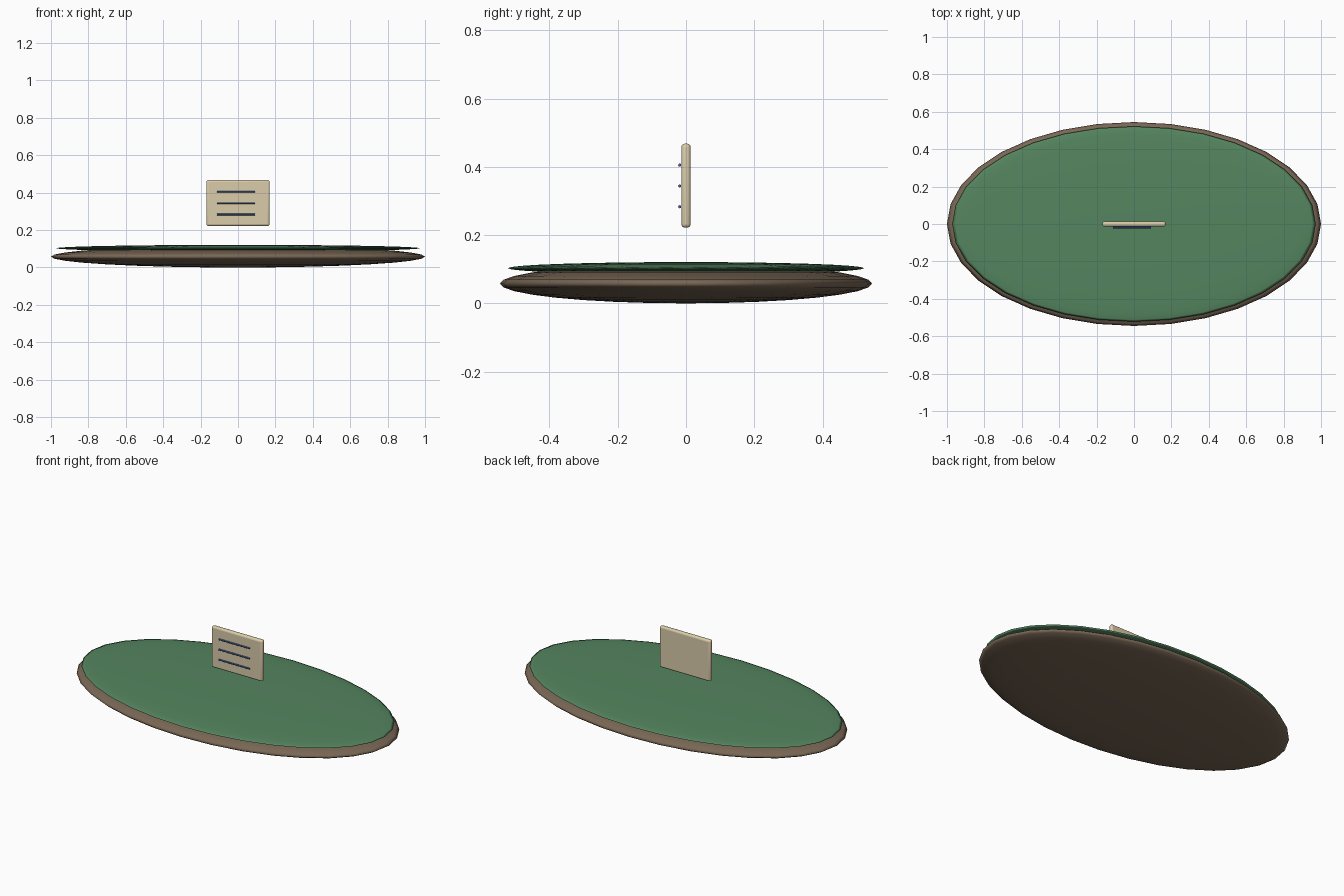
import bpy
import math

if "Cube" in bpy.data.objects:
    bpy.data.objects.remove(bpy.data.objects["Cube"])


def paint(name, rgb):
    m = bpy.data.materials.new(name)
    m.diffuse_color = (*rgb, 1)
    m.use_nodes = True
    m.node_tree.nodes["Principled BSDF"].inputs["Base Color"].default_value = m.diffuse_color
    return m


EARTH = paint("earth brown", (0.19, 0.135, 0.09))
GRASS = paint("grass green", (0.09, 0.235, 0.115))
PAPER = paint("cream paper", (0.70, 0.60, 0.40))
INK = paint("ink blue", (0.06, 0.13, 0.32))


def finish(name, mat, scale=None, angle=60):
    ob = bpy.context.object
    ob.name = name
    ob.data.materials.append(mat)
    if scale:
        ob.scale = scale
    bpy.ops.object.transform_apply(location=False, rotation=True, scale=True)
    bpy.ops.object.shade_smooth_by_angle(angle=math.radians(angle))
    return ob


def flat_dome(name, z, size, mat):
    bpy.ops.mesh.primitive_uv_sphere_add(segments=32, ring_count=16, radius=1,
                                         location=(0, 0, z))
    finish(name, mat, size, 180)


# Island: brown body with a thin green cap
flat_dome("island_base", 0.058, (1.0, 0.545, 0.058), EARTH)
flat_dome("grass_cap", 0.103, (0.972, 0.522, 0.018), GRASS)

# Floating card with rounded edges
bpy.ops.mesh.primitive_cube_add(size=1, location=(0, 0, 0.345))
card = finish("card", PAPER, (0.338, 0.027, 0.246))
bevel = card.modifiers.new("rounded edges", 'BEVEL')
bevel.width = 0.01
bevel.segments = 3

# Written lines across the front of the card
for i in range(3):
    bpy.ops.mesh.primitive_cylinder_add(vertices=12, radius=0.0045, depth=0.203,
                                        location=(-0.0115, -0.0185, 0.283 + 0.061 * i),
                                        rotation=(0, math.pi / 2, 0))
    finish(f"written_line_{i + 1}", INK)
